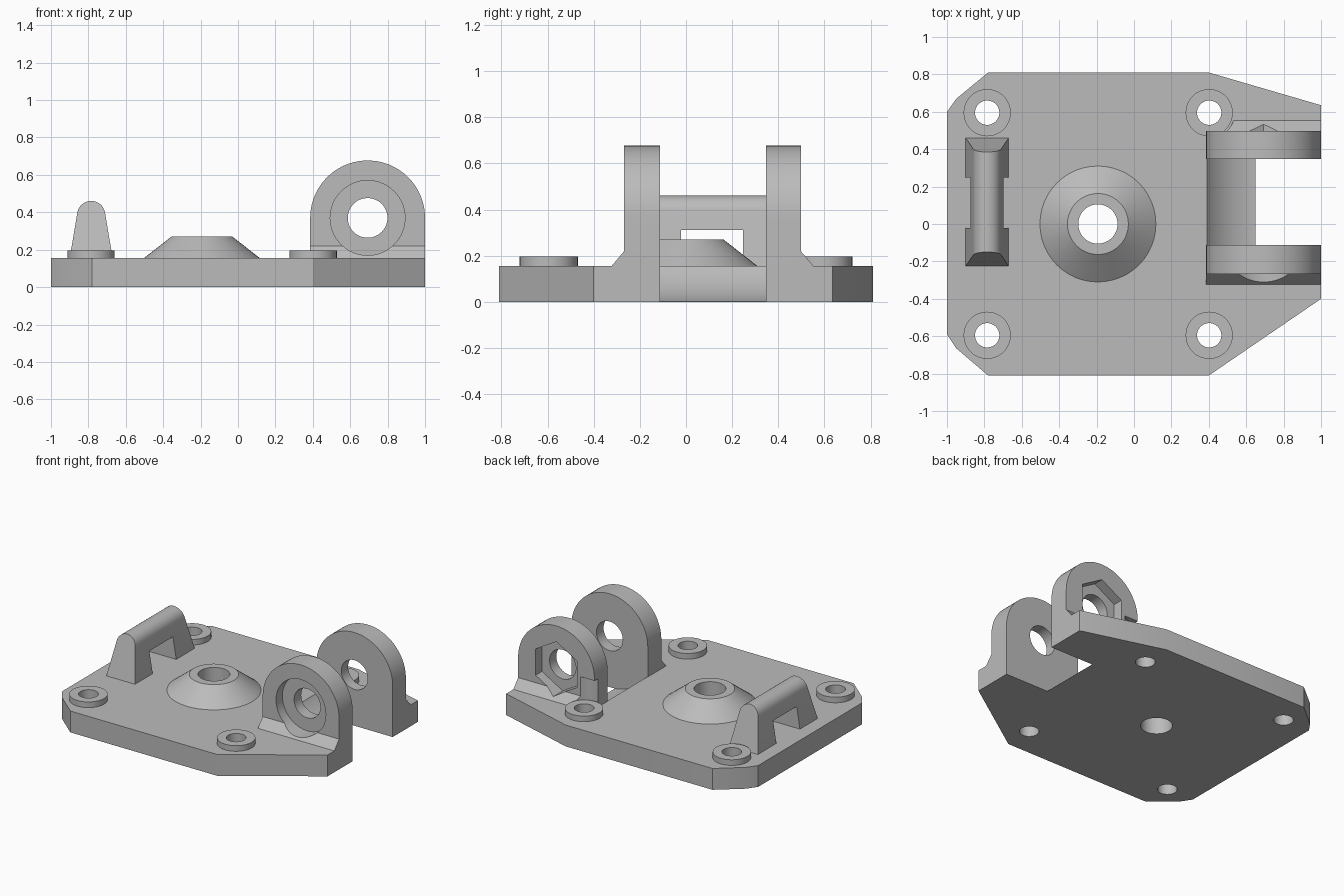
import bpy, bmesh
from math import sin, cos, pi, radians
from mathutils import Vector

if "Cube" in bpy.data.objects:
    bpy.data.objects.remove(bpy.data.objects["Cube"], do_unlink=True)

grey = bpy.data.materials.new("light grey")
grey.use_nodes = True
colour = (0.5, 0.5, 0.5, 1)
grey.diffuse_color = colour
grey.node_tree.nodes["Principled BSDF"].inputs["Base Color"].default_value = colour

T = 0.155                 # plate thickness
PX, PZ = 0.693, 0.37      # pivot axis
LUG_R = 0.307


def prism(name, pts, axis, start, end):
    """Extrude a 2D outline along an axis; start and end may depend on height."""
    place = {"x": lambda u, v, d: (d, u, v),
             "y": lambda u, v, d: (u, d, v),
             "z": lambda u, v, d: (u, v, d)}[axis]
    bm = bmesh.new()
    rings = []
    for lim in (start, end):
        rings.append([bm.verts.new(place(u, v, lim(v) if callable(lim) else lim))
                      for u, v in pts])
    a, b = rings
    bm.faces.new(a)
    bm.faces.new(b[::-1])
    n = len(pts)
    for i in range(n):
        j = (i + 1) % n
        bm.faces.new((a[i], b[i], b[j], a[j]))
    bmesh.ops.recalc_face_normals(bm, faces=bm.faces[:])
    mesh = bpy.data.meshes.new(name)
    bm.to_mesh(mesh)
    bm.free()
    ob = bpy.data.objects.new(name, mesh)
    bpy.context.collection.objects.link(ob)
    return ob


def arc(cx, cy, r, a0=0, a1=360, n=48):
    count = n if a1 - a0 == 360 else n + 1
    return [(cx + r * cos(radians(a0 + (a1 - a0) * i / n)),
             cy + r * sin(radians(a0 + (a1 - a0) * i / n))) for i in range(count)]


def rect(u0, v0, u1, v1):
    return [(u0, v0), (u1, v0), (u1, v1), (u0, v1)]


def activate(ob):
    bpy.ops.object.select_all(action="DESELECT")
    ob.select_set(True)
    bpy.context.view_layer.objects.active = ob


def combine(ob, operation, *others):
    """Apply booleans and discard the helper objects."""
    for other in others:
        activate(ob)
        mod = ob.modifiers.new("boolean", "BOOLEAN")
        mod.operation, mod.solver, mod.object = operation, "EXACT", other
        bpy.ops.object.modifier_apply(modifier=mod.name)
        bpy.data.objects.remove(other, do_unlink=True)


def finish(ob):
    ob.data.materials.clear()
    ob.data.materials.append(grey)
    activate(ob)
    bpy.ops.object.shade_smooth_by_angle(angle=radians(25))


screws = [(x, y) for x in (-0.785, 0.402) for y in (-0.595, 0.595)]
hub = (-0.193, 0)

# Base plate with clipped corners, through holes and a scooped slot
outline = [(-1, -0.59), (-0.95, -0.665), (-0.78, -0.81), (0.4, -0.81), (1, -0.4),
           (1, 0.635), (0.4, 0.81), (-0.78, 0.81), (-0.95, 0.67), (-1, 0.6)]
plate = prism("base_plate", outline, "z", 0, T)
combine(plate, "DIFFERENCE",
        prism("slot_cut", rect(0.65, -0.1, 1.1, 0.5), "y", -0.113, 0.347),
        prism("scoop_cut", arc(PX, PZ, 0.372, n=96), "y", -0.113, 0.347),
        prism("hub_hole", arc(*hub, 0.105), "z", -1, 1),
        *[prism("screw_hole", arc(x, y, 0.065), "z", -1, 1) for x, y in screws])
finish(plate)

# Raised screw bosses
for x, y in screws:
    boss = prism("screw_boss", arc(x, y, 0.126), "z", T, 0.196)
    combine(boss, "DIFFERENCE", prism("screw_hole", arc(x, y, 0.065), "z", -1, 1))
    finish(boss)

# Conical hub
bpy.ops.mesh.primitive_cone_add(vertices=48, radius1=0.31, radius2=0.163,
                                depth=0.27 - T, location=(*hub, (0.27 + T) / 2))
cone = bpy.context.object
cone.name = "conical_hub"
combine(cone, "DIFFERENCE", prism("hub_hole", arc(*hub, 0.105), "z", -1, 1))
finish(cone)

# Strap loop: tapered round-topped bar with sloping ends and a window
hx = -0.785
section = [(hx - 0.115, T), (hx + 0.115, T)] + arc(hx, 0.386, 0.075, 8, 172, 20)
slope = 0.075 / (0.46 - T)
loop = prism("strap_loop", section, "y",
             lambda z: -0.225 + slope * (z - T),
             lambda z: 0.46 - slope * (z - T))
combine(loop, "DIFFERENCE", prism("window", rect(-0.022, 0, 0.248, 0.312), "x", -1.2, -0.5))
finish(loop)

# Pivot lugs, each with a sloped foot on its outer face
lug_shape = [(PX - LUG_R, T), (PX + LUG_R, T)] + arc(PX, PZ, LUG_R, 0, 180, 40)


def lug(name, inner, outer):
    s = 1 if outer > inner else -1
    body = prism(name, lug_shape, "y", inner, outer)
    foot = prism("foot", [(outer - s * 0.03, T), (outer + s * 0.055, T),
                          (outer, 0.22), (outer - s * 0.03, 0.22)],
                 "x", PX - LUG_R, PX + LUG_R)
    combine(body, "UNION", foot)
    combine(body, "DIFFERENCE", prism("pin_hole", arc(PX, PZ, 0.106), "y", -1, 1))
    return body


front_lug = lug("front_lug", -0.113, -0.268)
combine(front_lug, "DIFFERENCE",
        prism("round_recess", arc(PX, PZ, 0.2, n=64), "y", -0.6, -0.195))
finish(front_lug)

back_lug = lug("back_lug", 0.347, 0.498)
combine(back_lug, "DIFFERENCE",
        prism("hex_recess", arc(PX, PZ, 0.192, 30, 390, 6), "y", 0.425, 0.8),
        prism("screw_clearance", arc(0.402, 0.595, 0.136), "z", 0.1, 0.36))
finish(back_lug)
